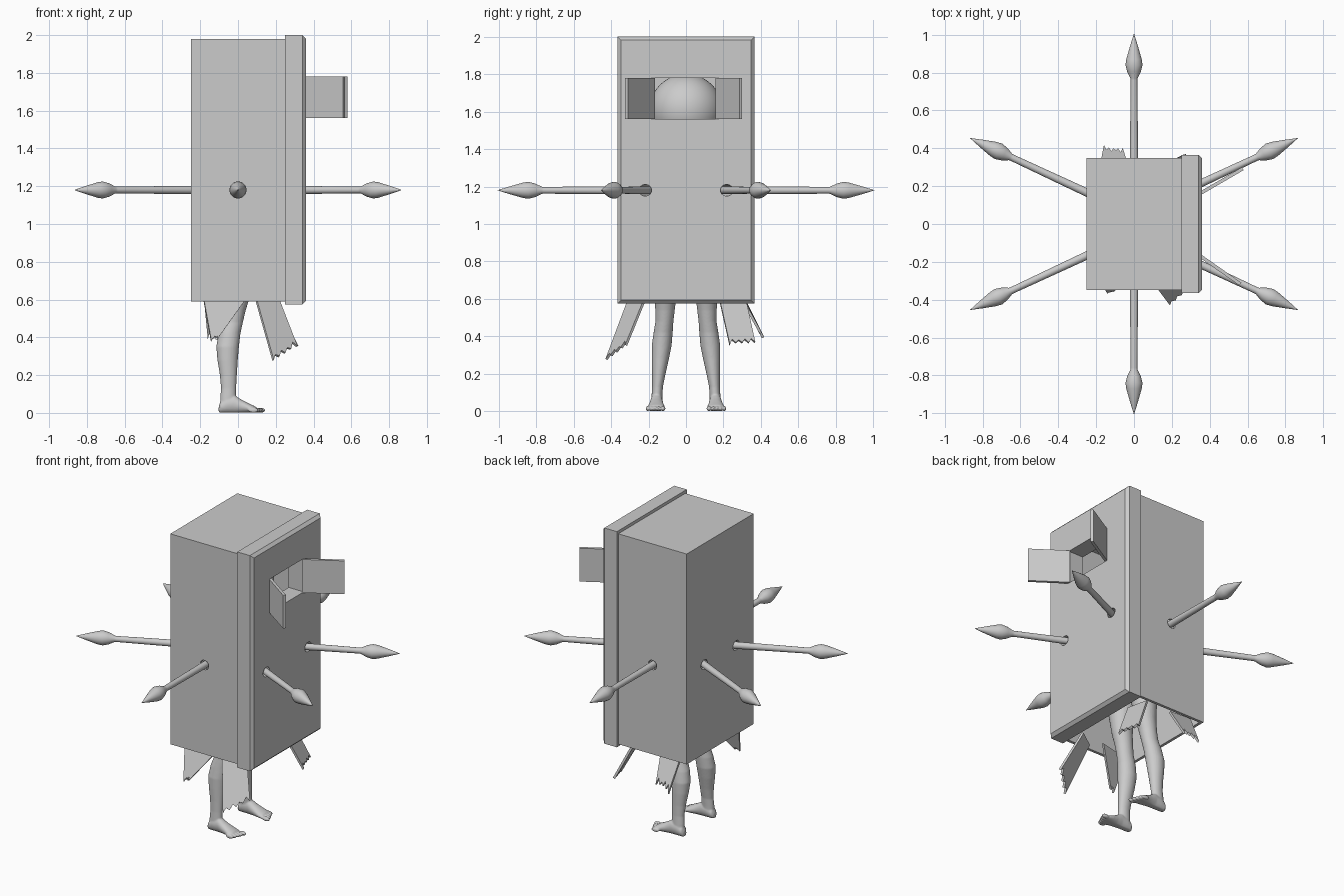
import bpy, bmesh, math, random
from mathutils import Vector, Matrix

if "Cube" in bpy.data.objects:
    bpy.data.objects.remove(bpy.data.objects["Cube"])

random.seed(4)
grey = bpy.data.materials.new("plain grey")
grey.diffuse_color = (0.6, 0.6, 0.6, 1)
grey.use_nodes = True
grey.node_tree.nodes["Principled BSDF"].inputs["Base Color"].default_value = grey.diffuse_color


def finish(name, bm, smooth=None):
    bmesh.ops.recalc_face_normals(bm, faces=bm.faces)
    me = bpy.data.meshes.new(name)
    bm.to_mesh(me)
    bm.free()
    me.materials.append(grey)
    ob = bpy.data.objects.new(name, me)
    bpy.context.collection.objects.link(ob)
    if smooth:
        bpy.ops.object.select_all(action='DESELECT')
        ob.select_set(True)
        bpy.context.view_layer.objects.active = ob
        bpy.ops.object.shade_smooth_by_angle(angle=math.radians(smooth))
    return ob


def loft(bm, rings):
    """Skin a list of equal-sized point loops and cap both ends."""
    loops = [[bm.verts.new(p) for p in r] for r in rings]
    n = len(loops[0])
    for a, b in zip(loops, loops[1:]):
        for i in range(n):
            bm.faces.new((a[i], a[(i + 1) % n], b[(i + 1) % n], b[i]))
    bm.faces.new(loops[0])
    bm.faces.new(loops[-1])


def box(name, x0, x1, y0, y1, z0, z1):
    bm = bmesh.new()
    loft(bm, [[(x, y0, z0), (x, y1, z0), (x, y1, z1), (x, y0, z1)] for x in (x0, x1)])
    return finish(name, bm)


def ellipsoid(bm, c, r, seg=24):
    m = Matrix.Translation(c) @ Matrix.Diagonal((*r, 1))
    bmesh.ops.create_uvsphere(bm, u_segments=seg, v_segments=seg // 2, radius=1, matrix=m)


def circle(fn, n=24):
    return [fn(math.cos(2 * math.pi * i / n), math.sin(2 * math.pi * i / n)) for i in range(n)]


def cut(target, cutter):
    m = target.modifiers.new("cut", 'BOOLEAN')
    m.operation, m.solver, m.object = 'DIFFERENCE', 'EXACT', cutter
    cutter.hide_render = True
    cutter.hide_set(True)


# cabinet body, hollow and open below
cabinet = box("cabinet", -0.25, 0.25, -0.35, 0.35, 0.59, 1.98)
cut(cabinet, box("cavity_cutter", -0.232, 0.3, -0.332, 0.332, 0.4, 1.962))

# thick door with a chamfered rim and a window
bm = bmesh.new()
loft(bm, [[(x, -h, 0.575 + e), (x, h, 0.575 + e), (x, h, 2 - e), (x, -h, 2 - e)]
          for x, h, e in ((0.25, 0.365, 0), (0.342, 0.365, 0), (0.36, 0.347, 0.018))])
door = finish("door", bm)
cut(door, box("window_cutter", 0.2, 0.4, -0.178, 0.172, 1.56, 1.78))

# open window shutters
for name, a, b, side in (("front_shutter", (0.35, -0.18), (0.557, -0.325), -1),
                         ("rear_shutter", (0.35, 0.172), (0.57, 0.30), 1)):
    a, b = Vector(a), Vector(b)
    d = (b - a).normalized()
    off = Vector((0.018 * abs(d.y), 0)) + Vector((0, -side * 0.018 * d.x))
    pts = [a, b, b + off, a + off]
    bm = bmesh.new()
    loft(bm, [[(p.x, p.y, z) for p in pts] for z in (1.56, 1.78)])
    finish(name, bm)

# six spears pushed out through round holes
profile = [(0.023, 0.12), (0.018, 0.71), (0.019, 0.72), (0.036, 0.755), (0.045, 0.79),
           (0.041, 0.82), (0.021, 0.89), (0.0008, 0.955)]
for i, deg in enumerate((25, 90, 155, 205, 270, 335)):
    start = Vector((0, 0.05 if deg < 180 else -0.05, 1.18))
    rot = Matrix.Rotation(math.radians(deg), 4, 'Z') @ Matrix.Rotation(math.pi / 2, 4, 'Y')
    mat = Matrix.Translation(start) @ rot
    bm = bmesh.new()
    loft(bm, [circle(lambda c, s: mat @ Vector((r * c, r * s, t))) for r, t in profile])
    finish("spear_%d" % (i + 1), bm, 40)
    bm = bmesh.new()
    loft(bm, [circle(lambda c, s: mat @ Vector((0.031 * c, 0.031 * s, t))) for t in (0.15, 0.6)])
    cut(door if i in (0, 5) else cabinet, finish("hole_cutter_%d" % (i + 1), bm))

# bare leg and foot, fused and mirrored
bm = bmesh.new()
leg = [(0.03, -0.055, -0.157, 0.04, 0.03), (0.08, -0.052, -0.155, 0.042, 0.029),
       (0.13, -0.05, -0.152, 0.04, 0.029), (0.2, -0.051, -0.145, 0.045, 0.036),
       (0.28, -0.055, -0.137, 0.054, 0.046), (0.35, -0.055, -0.13, 0.06, 0.053),
       (0.42, -0.045, -0.122, 0.058, 0.051), (0.48, -0.028, -0.115, 0.054, 0.048),
       (0.54, -0.016, -0.112, 0.056, 0.052), (0.62, 0.0, -0.11, 0.065, 0.06),
       (0.75, 0.01, -0.105, 0.08, 0.078), (0.9, 0.0, -0.09, 0.09, 0.085)]
loft(bm, [circle(lambda c, s: (x + rx * c, y + ry * s, z)) for z, x, y, rx, ry in leg])
foot = [(-0.102, -0.157, 0.015, 0.035), (-0.092, -0.157, 0.028, 0.06),
        (-0.06, -0.157, 0.033, 0.085), (-0.02, -0.157, 0.034, 0.092),
        (0.02, -0.158, 0.038, 0.068), (0.06, -0.159, 0.045, 0.048),
        (0.09, -0.16, 0.047, 0.034), (0.102, -0.16, 0.042, 0.022)]
loft(bm, [circle(lambda c, s: (x, y + w * c, max(0.002, h / 2 + h / 2 * 1.05 * s)))
          for x, y, w, h in foot])
for i in range(5):
    ellipsoid(bm, (0.118 - 0.009 * i, -0.123 - 0.0195 * i - (0.004 if i else 0), 0.014),
              (0.028, 0.0135 if i == 0 else 0.0095, 0.0135), 16)
legs = finish("legs", bm)
m = legs.modifiers.new("fuse", 'REMESH')
m.mode, m.voxel_size, m.use_smooth_shade = 'VOXEL', 0.005, True
m = legs.modifiers.new("soften", 'SMOOTH')
m.factor, m.iterations = 0.5, 3
m = legs.modifiers.new("mirror", 'MIRROR')
m.use_axis = (False, True, False)
m.use_mirror_merge = False

# torso and round head inside the cabinet
bm = bmesh.new()
ellipsoid(bm, (0, 0, 1.15), (0.14, 0.2, 0.32), 32)
finish("torso", bm, 60)
bm = bmesh.new()
ellipsoid(bm, (0.03, 0, 1.61), (0.19, 0.195, 0.19), 48)
finish("head", bm, 60)


# splintered floor planks hanging out below: corners top a-b, bottom a-b, tooth depth
def plank(name, ta, tb, ba, bb, depth, thick=0.014):
    ta, tb, ba, bb = map(Vector, (ta, tb, ba, bb))
    down = ((ba - ta) + (bb - tb)).normalized()
    edge = [ba]
    for k in range(1, 8):
        up = depth * (random.uniform(0.6, 1.0) if k % 2 else random.uniform(0, 0.4))
        edge.append(ba.lerp(bb, k / 8) - down * up)
    pts = [tb, ta] + edge + [bb]
    nrm = (tb - ta).cross(down).normalized() * thick
    bm = bmesh.new()
    loft(bm, [pts, [p + nrm for p in pts]])
    return finish(name, bm)


plank("front_plank", (0.10, -0.31, 0.6), (0.22, -0.225, 0.6),
      (0.19, -0.43, 0.28), (0.315, -0.325, 0.355), 0.035)
plank("door_side_plank", (0.2, 0.18, 0.6), (0.17, 0.32, 0.6),
      (0.32, 0.235, 0.355), (0.275, 0.37, 0.37), 0.035)
plank("front_splinter", (-0.18, -0.3, 0.6), (0.04, -0.25, 0.6),
      (-0.14, -0.37, 0.38), (-0.11, -0.36, 0.39), 0.03)
plank("rear_splinter", (-0.18, 0.3, 0.6), (-0.03, 0.29, 0.6),
      (-0.16, 0.405, 0.39), (-0.06, 0.39, 0.42), 0.06)
